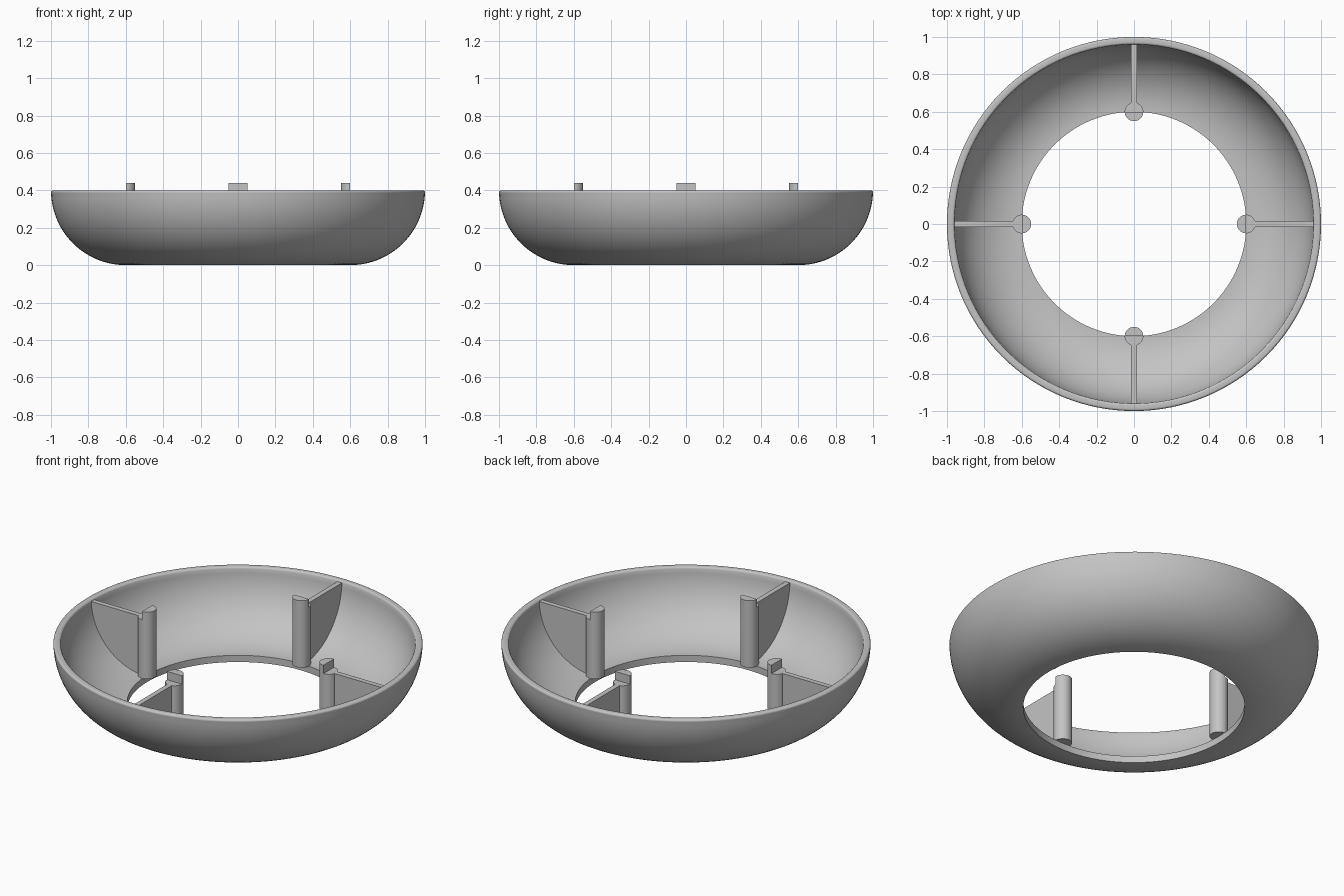
import bpy, bmesh, math
from mathutils import Matrix

if "Cube" in bpy.data.objects:
    bpy.data.objects.remove(bpy.data.objects["Cube"])

grey = bpy.data.materials.new("plain grey")
grey.diffuse_color = (0.55, 0.55, 0.55, 1)
grey.use_nodes = True
grey.node_tree.nodes["Principled BSDF"].inputs["Base Color"].default_value = grey.diffuse_color

HOLE, R, WALL, TOP = 0.6, 0.4, 0.04, 0.4


def arc(cx, cz, r, a0, a1, n):
    """Points on an arc in the x-z plane, angles in degrees."""
    return [(cx + r * math.cos(math.radians(a0 + (a1 - a0) * i / n)),
             cz + r * math.sin(math.radians(a0 + (a1 - a0) * i / n))) for i in range(n + 1)]


def finish(name, bm, smooth=True):
    bmesh.ops.recalc_face_normals(bm, faces=bm.faces)
    mesh = bpy.data.meshes.new(name)
    bm.to_mesh(mesh)
    bm.free()
    mesh.materials.append(grey)
    ob = bpy.data.objects.new(name, mesh)
    bpy.context.collection.objects.link(ob)
    if smooth:
        bpy.ops.object.select_all(action='DESELECT')
        ob.select_set(True)
        bpy.context.view_layer.objects.active = ob
        bpy.ops.object.shade_smooth_by_angle(angle=math.radians(35))
    return ob


def extrude(bm, points, direction):
    """Solid prism from a closed outline."""
    face = bm.faces.new([bm.verts.new(p) for p in points])
    new = bmesh.ops.extrude_face_region(bm, geom=[face])["geom"]
    bmesh.ops.translate(bm, vec=direction, verts=[v for v in new if isinstance(v, bmesh.types.BMVert)])


# Bowl ring: quarter-round wall with a rounded rim and an open base
b = 0.012
profile = (arc(HOLE, TOP, R, -90, -2, 24)
           + arc(HOLE + R - b, TOP - b, b, 0, 90, 5)
           + arc(HOLE + R - WALL + b, TOP - b, b, 90, 180, 5)
           + arc(HOLE, TOP, R - WALL, -2, -90, 24))
bm = bmesh.new()
N = 128
rings = []
for i in range(N):
    t = 2 * math.pi * i / N
    rings.append([bm.verts.new((x * math.cos(t), x * math.sin(t), z)) for x, z in profile])
for i in range(N):
    p, q = rings[i], rings[(i + 1) % N]
    for j in range(len(profile)):
        k = (j + 1) % len(profile)
        bm.faces.new((p[j], q[j], q[k], p[k]))
finish("bowl_ring", bm)

# Four ribs, each ending in a post with a half-round tab on its inner side
LEDGE, TAB, PR, T = 0.39, 0.44, 0.05, 0.03
for i, side in enumerate(("right", "back", "left", "front")):
    turn = Matrix.Rotation(i * math.pi / 2, 4, 'Z')

    bm = bmesh.new()
    outer = [(x, z) for x, z in arc(HOLE, TOP, R - WALL + 0.008, -90, -2, 20)]
    extrude(bm, [(x, -T / 2, z) for x, z in outer + [(outer[-1][0], LEDGE), (HOLE, LEDGE)]], (0, T, 0))
    bm.transform(turn)
    finish("rib_" + side, bm, False)

    # post: outer half stops at the ledge, inner half rises to the tab
    bm = bmesh.new()
    for a0, height in ((-90, LEDGE), (90, TAB)):
        extrude(bm, [(x, y, WALL) for x, y in arc(HOLE, 0, PR, a0, a0 + 180, 16)],
                (0, 0, height - WALL))
    bm.transform(turn)
    finish("post_" + side, bm)
